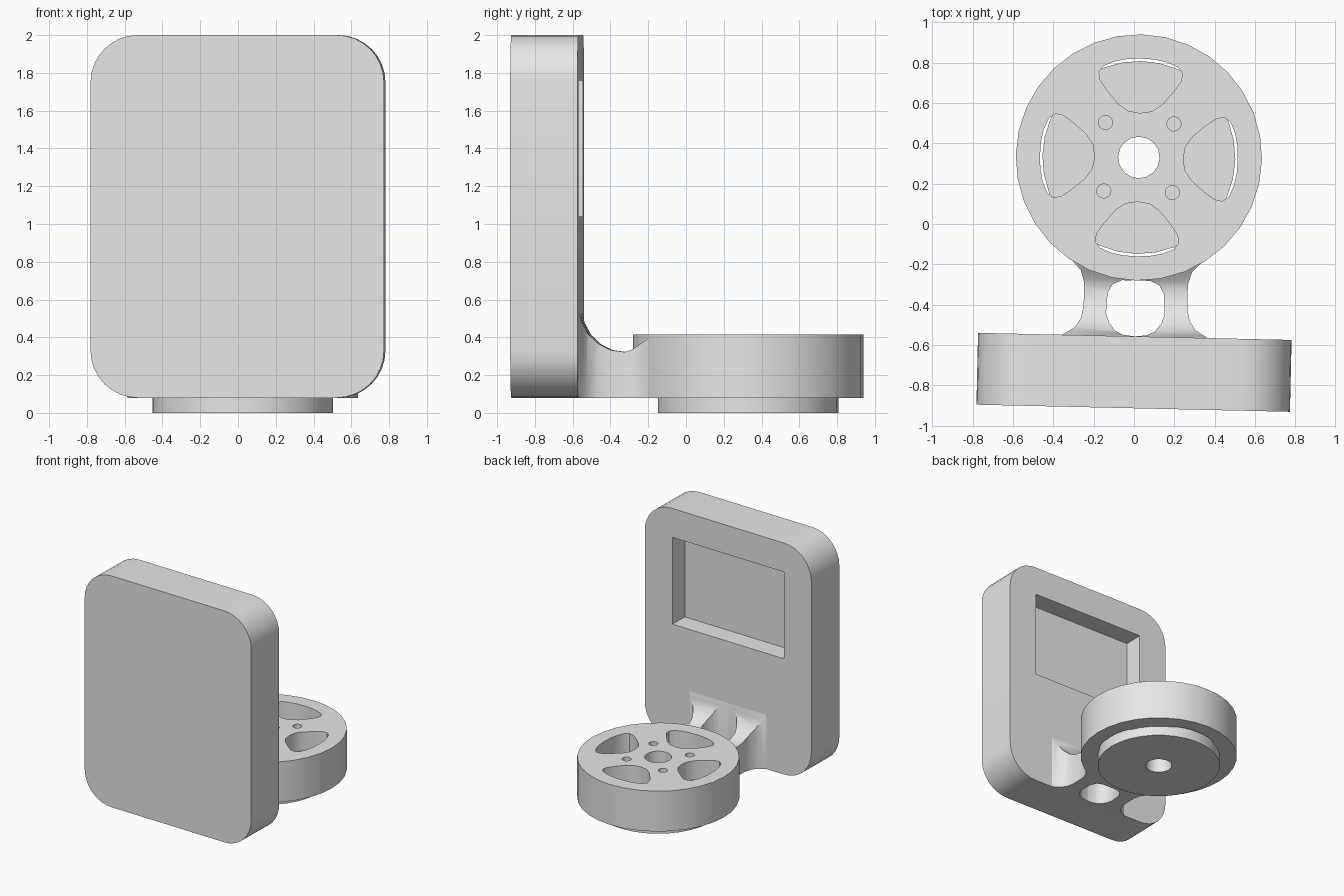
import bpy, bmesh, math
from mathutils import Matrix

cube = bpy.data.objects.get("Cube")
if cube:
    bpy.data.objects.remove(cube, do_unlink=True)

grey = bpy.data.materials.new("plain grey")
grey.use_nodes = True
COLOUR = (0.8, 0.8, 0.8, 1)
grey.diffuse_color = COLOUR
grey.node_tree.nodes["Principled BSDF"].inputs["Base Color"].default_value = COLOUR

BASE, WHEEL_Y = 0.08, 1.065
# The model is turned slightly about the middle of the panel
PLACE = Matrix.Translation((0, -0.735, 0)) @ Matrix.Rotation(math.radians(-1.3), 4, "Z")


def prism(name, outline, low, high, axis="Z"):
    """Extrude a 2D outline along an axis: Z uses (x, y), Y uses (x, z), X uses (y, z)."""
    place = {"Z": lambda a, b, t: (a, b, t),
             "Y": lambda a, b, t: (a, t, b),
             "X": lambda a, b, t: (t, a, b)}[axis]
    bm = bmesh.new()
    rings = [[bm.verts.new(place(a, b, t)) for a, b in outline] for t in (low, high)]
    for ring in rings:
        bm.faces.new(ring)
    for i in range(len(outline)):
        j = (i + 1) % len(outline)
        bm.faces.new((rings[0][i], rings[0][j], rings[1][j], rings[1][i]))
    bmesh.ops.recalc_face_normals(bm, faces=bm.faces)
    mesh = bpy.data.meshes.new(name)
    bm.to_mesh(mesh)
    bm.free()
    mesh.materials.append(grey)
    obj = bpy.data.objects.new(name, mesh)
    bpy.context.collection.objects.link(obj)
    return obj


def circle(cx, cy, radius, sides):
    return [(cx + radius * math.cos(math.tau * i / sides),
             cy + radius * math.sin(math.tau * i / sides)) for i in range(sides)]


def rounded_box(half_w, low, high, radius, steps=8):
    points = []
    corners = ((1, high), (-1, high), (-1, low), (1, low))
    for k, (side, z) in enumerate(corners):
        cx = side * (half_w - radius)
        cz = z - radius if z == high else z + radius
        for i in range(steps + 1):
            a = math.pi / 2 * (k + i / steps)
            points.append((cx + radius * math.cos(a), cz + radius * math.sin(a)))
    return points


def boolean(target, tool, operation="DIFFERENCE"):
    mod = target.modifiers.new(operation.title(), "BOOLEAN")
    mod.operation, mod.solver, mod.object = operation, "EXACT", tool
    bpy.context.view_layer.objects.active = target
    bpy.ops.object.modifier_apply(modifier=mod.name)
    bpy.data.objects.remove(tool, do_unlink=True)


# Upright panel with a sunken window on the back
panel = prism("panel", rounded_box(0.777, BASE, 2.0, 0.25), -0.178, 0.178, "Y")
window = [(-0.52, 1.04), (0.52, 1.04), (0.52, 1.76), (-0.52, 1.76)]
boolean(panel, prism("window_cutter", window, 0.018, 0.3, "Y"))

# Wheel with a centre bore, four pockets and four screw holes
wheel = prism("wheel", circle(0, WHEEL_Y, 0.61, 32), BASE, 0.415)
hub = prism("hub", circle(0, WHEEL_Y, 0.478, 32), 0, 0.26)
for part in (wheel, hub):
    boolean(part, prism("bore_cutter", circle(0, WHEEL_Y, 0.103, 16), -1, 1))

pocket_half = [(0, 0.22), (0.06, 0.23), (0.11, 0.265), (0.165, 0.33), (0.2, 0.38),
               (0.207, 0.42), (0.185, 0.45), (0.13, 0.474), (0.065, 0.487), (0, 0.49)]
pocket = pocket_half + [(-x, y) for x, y in pocket_half[-2:0:-1]]
for k in range(4):
    c, s = math.cos(k * math.pi / 2), math.sin(k * math.pi / 2)
    turned = [(x * c - y * s, WHEEL_Y + x * s + y * c) for x, y in pocket]
    boolean(wheel, prism("pocket_cutter", turned, -1, 1))
for sx in (-1, 1):
    for sy in (-1, 1):
        hole = circle(sx * 0.17, WHEEL_Y + sy * 0.17, 0.035, 16)
        boolean(wheel, prism("screw_cutter", hole, -1, 1))

# Two flared arms joining panel and wheel, with a scooped top
arm_plan = [(0.38, 0.165), (0.35, 0.185), (0.3, 0.215), (0.27, 0.26), (0.257, 0.32),
            (0.257, 0.44), (0.275, 0.5), (0.33, 0.56), (0.15, 0.5), (0.02, 0.48),
            (0.02, 0.455), (0.07, 0.455), (0.115, 0.435), (0.14, 0.39), (0.145, 0.29),
            (0.13, 0.245), (0.1, 0.205), (0.06, 0.185), (0, 0.178), (0, 0.165)]
arm_profile = [(0.1, BASE), (0.6, BASE), (0.6, 0.41), (0.55, 0.4), (0.5, 0.365),
               (0.455, 0.335), (0.415, 0.322), (0.34, 0.333), (0.28, 0.363),
               (0.225, 0.415), (0.19, 0.48), (0.17, 0.56), (0.1, 0.56)]
arms = []
for side, name in ((1, "left_arm"), (-1, "right_arm")):
    arm = prism(name, [(side * x, y) for x, y in arm_plan], BASE, 0.7)
    boolean(arm, prism("scoop_tool", arm_profile, -1, 1, "X"), "INTERSECT")
    arms.append(arm)

# Final placement and shading
for obj in [panel, wheel, hub] + arms:
    obj.data.transform(PLACE)
    bpy.ops.object.select_all(action="DESELECT")
    obj.select_set(True)
    bpy.context.view_layer.objects.active = obj
    bpy.ops.object.shade_smooth_by_angle(angle=math.radians(35))
